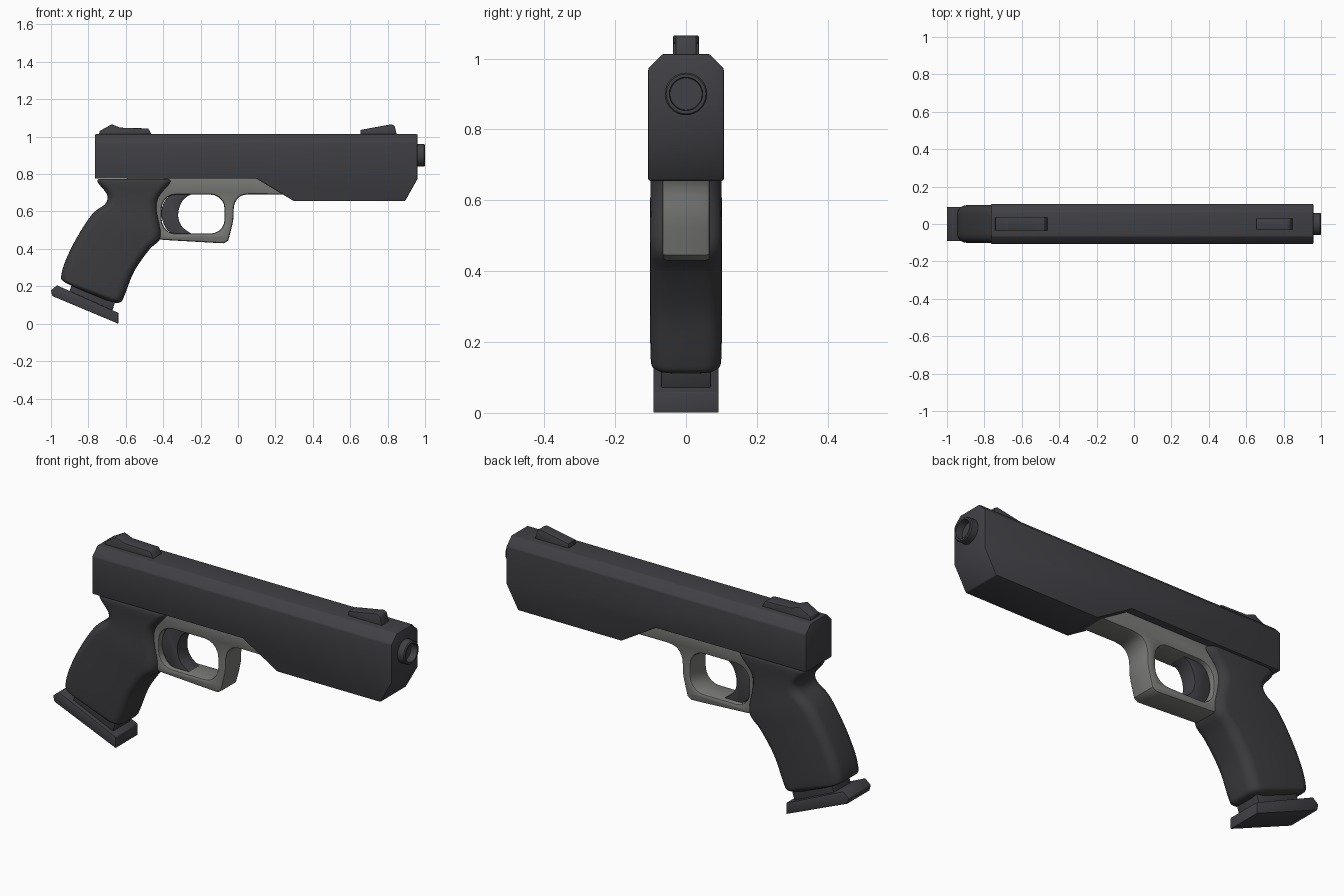
import bpy, bmesh
from math import pi, cos, sin, radians
from mathutils import Vector, Matrix

if "Cube" in bpy.data.objects:
    bpy.data.objects.remove(bpy.data.objects["Cube"], do_unlink=True)


def material(name, colour):
    m = bpy.data.materials.new(name)
    m.use_nodes = True
    m.diffuse_color = (*colour, 1)
    m.node_tree.nodes["Principled BSDF"].inputs["Base Color"].default_value = (*colour, 1)
    return m


DARK = material("charcoal", (0.052, 0.050, 0.058))
GRIP = material("grip black", (0.045, 0.043, 0.048))
GREY = material("frame grey", (0.19, 0.19, 0.18))


def smooth(obj):
    bpy.ops.object.select_all(action='DESELECT')
    obj.select_set(True)
    bpy.context.view_layer.objects.active = obj
    bpy.ops.object.shade_smooth_by_angle(angle=radians(35))


def finish(name, bm, mat):
    bmesh.ops.remove_doubles(bm, verts=bm.verts, dist=1e-5)
    bmesh.ops.recalc_face_normals(bm, faces=bm.faces)
    mesh = bpy.data.meshes.new(name)
    bm.to_mesh(mesh)
    bm.free()
    mesh.materials.append(mat)
    obj = bpy.data.objects.new(name, mesh)
    bpy.context.collection.objects.link(obj)
    smooth(obj)
    return obj


def rounded_rect(cx, cy, hx, hy, r, steps=5):
    pts = []
    for k, (sx, sy) in enumerate([(1, 1), (-1, 1), (-1, -1), (1, -1)]):
        for i in range(steps + 1):
            a = (k + i / steps) * pi / 2
            pts.append((cx + sx * (hx - r) + r * cos(a), cy + sy * (hy - r) + r * sin(a)))
    return pts


def curve_through(pts, steps=5):
    """Catmull-Rom points through a list of tuples."""
    v = [Vector(p) for p in pts]
    v = [v[0]] + v + [v[-1]]
    out = []
    for a, b, c, d in zip(v, v[1:], v[2:], v[3:]):
        for i in range(steps):
            t = i / steps
            out.append(0.5 * (2 * b + (c - a) * t + (2 * a - 5 * b + 4 * c - d) * t ** 2
                              + (3 * b - a - 3 * c + d) * t ** 3))
    return out + [v[-1]]


def prism(name, pts, half, mat, bevel=0.005, top_chamfer=0):
    """Side profile in x and z, extruded across y, with softened edges."""
    bm = bmesh.new()
    sides = [[bm.verts.new((p[0], y, p[1])) for p in pts] for y in (-half, half)]
    for s in sides:
        bm.faces.new(s)
    n = len(pts)
    for i in range(n):
        j = (i + 1) % n
        bm.faces.new((sides[0][i], sides[0][j], sides[1][j], sides[1][i]))
    bmesh.ops.recalc_face_normals(bm, faces=bm.faces)
    if top_chamfer:
        top = max(p[1] for p in pts)
        edges = [e for e in bm.edges
                 if all(v.co.z > top - 1e-4 for v in e.verts)
                 and abs(e.verts[0].co.y - e.verts[1].co.y) < 1e-4]
        bmesh.ops.bevel(bm, geom=edges, offset=top_chamfer, segments=1, affect='EDGES')
    if bevel:
        edges = [e for e in bm.edges if e.calc_face_angle(0) > 0.6]
        bmesh.ops.bevel(bm, geom=edges, offset=bevel, segments=2, profile=0.5,
                        affect='EDGES', clamp_overlap=True)
    return finish(name, bm, mat)


# Slide with chamfered top edges
prism("slide", [(-0.765, 0.775), (0.10, 0.775), (0.30, 0.655), (0.893, 0.655),
                (0.96, 0.775), (0.96, 1.013), (-0.765, 1.013)], 0.107, DARK, 0.006, 0.041)

# Sights
prism("rear_sight", [(-0.745, 1.0), (-0.74, 1.03), (-0.675, 1.066), (-0.63, 1.048),
                     (-0.48, 1.044), (-0.455, 1.0)], 0.036, DARK, 0.004)
prism("front_sight", [(0.655, 1.0), (0.655, 1.036), (0.82, 1.066), (0.837, 1.058),
                      (0.852, 1.0)], 0.03, DARK, 0.004)

# Barrel tip: a lathed ring around the bore
bm = bmesh.new()
ring = [bm.verts.new((x, 0, 0.9 + r)) for x, r in
        [(0.93, 0.06), (0.995, 0.06), (1.0, 0.056), (1.0, 0.047), (0.965, 0.045), (0.965, 0)]]
edges = [bm.edges.new(pair) for pair in zip(ring, ring[1:])]
bmesh.ops.spin(bm, geom=ring + edges, cent=(0, 0, 0.9), axis=(1, 0, 0), angle=2 * pi, steps=32)
finish("barrel_tip", bm, DARK)

# Frame and trigger guard: filled outline with a rounded opening
outline = [(-0.60, 0.80), (0.12, 0.80), (0.31, 0.69)]
outline += [tuple(p) for p in curve_through(
    [(0.06, 0.692), (0.01, 0.68), (-0.02, 0.635), (-0.026, 0.55), (-0.052, 0.445)], 4)]
outline += [(-0.075, 0.43), (-0.12, 0.432), (-0.40, 0.448), (-0.46, 0.46), (-0.56, 0.62)]
opening = rounded_rect(-0.24, 0.586, 0.168, 0.104, 0.075)
curve = bpy.data.curves.new("frame", 'CURVE')
curve.dimensions = '2D'
curve.fill_mode = 'BOTH'
curve.bevel_depth = 0.012
curve.offset = -0.012
curve.bevel_resolution = 1
curve.extrude = 0.068 - curve.bevel_depth
for loop in (outline, opening):
    spline = curve.splines.new('POLY')
    spline.points.add(len(loop) - 1)
    for point, co in zip(spline.points, loop):
        point.co = (co[0], co[1], 0, 1)
    spline.use_cyclic_u = True
temp = bpy.data.objects.new("frame_outline", curve)
bpy.context.collection.objects.link(temp)
bpy.context.view_layer.update()
shape = temp.evaluated_get(bpy.context.evaluated_depsgraph_get()).to_mesh()
bm = bmesh.new()
bm.from_mesh(shape)
bm.transform(Matrix.Rotation(pi / 2, 4, 'X'))
bpy.data.objects.remove(temp, do_unlink=True)
finish("frame", bm, GREY)

# Trigger crescent
front = curve_through([(-0.235, 0.70), (-0.295, 0.66), (-0.32, 0.585), (-0.30, 0.52), (-0.24, 0.475)])
back = curve_through([(-0.34, 0.475), (-0.385, 0.51), (-0.41, 0.585), (-0.39, 0.66), (-0.34, 0.70)])
prism("trigger", front + back, 0.042, DARK, 0.004)

# Grip: rounded sections lofted between back edge and front edge (bx, bz, fx, fz, half width)
rows = [(-0.745, 0.773, -0.365, 0.773, 0.095), (-0.75, 0.755, -0.36, 0.752, 0.1),
        (-0.70, 0.69, -0.422, 0.675, 0.1), (-0.71, 0.64, -0.431, 0.60, 0.1),
        (-0.78, 0.585, -0.412, 0.465, 0.102), (-0.865, 0.455, -0.475, 0.395, 0.102),
        (-0.925, 0.33, -0.555, 0.28, 0.102), (-0.946, 0.25, -0.607, 0.15, 0.1),
        (-0.932, 0.226, -0.628, 0.115, 0.095), (-0.88, 0.197, -0.672, 0.112, 0.072)]
bm = bmesh.new()
loops = []
for bx, bz, fx, fz, half in curve_through(rows, 4):
    b, f = Vector((bx, 0, bz)), Vector((fx, 0, fz))
    axis = (f - b).normalized()
    mid, length = (b + f) / 2, (f - b).length / 2
    loops.append([bm.verts.new(mid + axis * u + Vector((0, w, 0)))
                  for u, w in rounded_rect(0, 0, length, half, 0.05)])
for a, b in zip(loops, loops[1:]):
    for i in range(len(a)):
        j = (i + 1) % len(a)
        bm.faces.new((a[i], a[j], b[j], b[i]))
bm.faces.new(loops[0])
bm.faces.new(loops[-1])
finish("grip", bm, GRIP)

# Magazine neck and base plate
prism("magazine_neck", [(-0.87, 0.27), (-0.64, 0.17), (-0.675, 0.06), (-0.905, 0.16)], 0.07, DARK)
prism("magazine_base", [(-1.0, 0.178), (-0.968, 0.205), (-0.64, 0.058), (-0.64, 0.0),
                        (-0.993, 0.148)], 0.092, DARK, 0.003)
